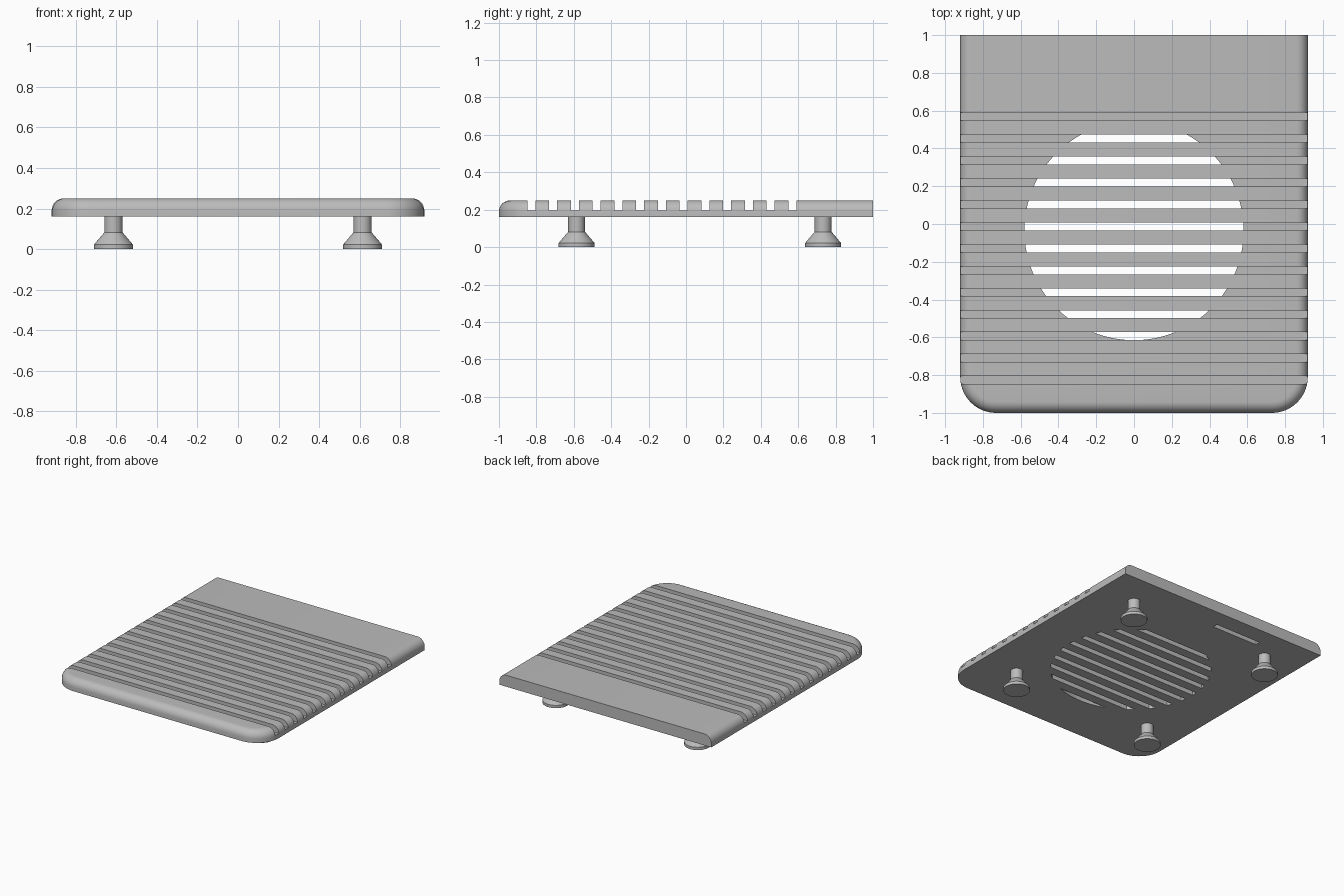
import bpy, bmesh, math

cube = bpy.data.objects.get("Cube")
if cube:
    bpy.data.objects.remove(cube, do_unlink=True)

grey = bpy.data.materials.new("light grey")
grey.use_nodes = True
colour = (0.5, 0.5, 0.5, 1)
grey.diffuse_color = colour
grey.node_tree.nodes["Principled BSDF"].inputs["Base Color"].default_value = colour

HALF_W, BOTTOM, TOP = 0.92, 0.16, 0.25
CORNER, FILLET = 0.19, 0.06
GROOVE_Z, GROOVE_W, PITCH, GROOVES = 0.195, 0.042, 0.1163, 13
HOLE_Y, HOLE_R = -0.035, 0.58


def loft(bm, rings):
    """Join equal rings of points into a closed solid."""
    loops = [[bm.verts.new(p) for p in ring] for ring in rings]
    n = len(loops[0])
    for a, b in zip(loops, loops[1:]):
        for i in range(n):
            j = (i + 1) % n
            bm.faces.new((a[i], a[j], b[j], b[i]))
    bm.faces.new(loops[0][::-1])
    bm.faces.new(loops[-1])


def make(name, bm):
    bmesh.ops.recalc_face_normals(bm, faces=bm.faces[:])
    mesh = bpy.data.meshes.new(name)
    bm.to_mesh(mesh)
    bm.free()
    mesh.materials.append(grey)
    ob = bpy.data.objects.new(name, mesh)
    bpy.context.collection.objects.link(ob)
    return ob


def activate(ob):
    bpy.ops.object.select_all(action='DESELECT')
    ob.select_set(True)
    bpy.context.view_layer.objects.active = ob


def prism(bm, outline, z0, z1):
    loft(bm, [[(x, y, z) for x, y in outline] for z in (z0, z1)])


def box(bm, x0, x1, y0, y1, z0, z1):
    prism(bm, [(x0, y0), (x1, y0), (x1, y1), (x0, y1)], z0, z1)


def cut(target, bm):
    cutter = make("cutter", bm)
    cutter.hide_render = True
    activate(target)
    mod = target.modifiers.new("cut", 'BOOLEAN')
    mod.operation = 'DIFFERENCE'
    mod.solver = 'EXACT'
    mod.object = cutter
    bpy.ops.object.modifier_apply(modifier=mod.name)
    bpy.data.objects.remove(cutter, do_unlink=True)


# Plate: square back, rounded front corners, filleted upper rim
def plate_ring(inset, z, steps=14):
    w, r = HALF_W - inset, CORNER - inset
    cx, cy = HALF_W - CORNER, CORNER - 1
    arc = [(cx + r * math.cos(a), cy - r * math.sin(a))
           for a in (math.pi / 2 * i / steps for i in range(steps + 1))]
    half = [(w, 1)] + arc
    return [(x, y, z) for x, y in half] + [(-x, y, z) for x, y in half[::-1]]


rings = [plate_ring(0, BOTTOM)]
for i in range(9):
    t = math.pi / 2 * i / 8
    rings.append(plate_ring(FILLET * (1 - math.cos(t)),
                            TOP - FILLET * (1 - math.sin(t))))
bm = bmesh.new()
loft(bm, rings)
plate = make("plate", bm)

# Grooves across the top
bm = bmesh.new()
spans = [(0.59 - PITCH * k - GROOVE_W, 0.59 - PITCH * k) for k in range(GROOVES)]
for y0, y1 in spans:
    box(bm, -1.1, 1.1, y0, y1, GROOVE_Z, 0.4)
cut(plate, bm)

# Drain slots: grooves opened through inside a circle
bm = bmesh.new()
for y0, y1 in spans:
    lo, hi = max(y0, HOLE_Y - HOLE_R + 0.0005), min(y1, HOLE_Y + HOLE_R)
    if hi - lo < 0.01:
        continue
    side = []
    for i in range(9):
        y = lo + (hi - lo) * (i / 8) ** 2
        side.append((math.sqrt(HOLE_R ** 2 - (y - HOLE_Y) ** 2), y))
    prism(bm, side + [(-x, y) for x, y in side[::-1]], 0.1, 0.22)
cut(plate, bm)

# Shallow recess under the back
bm = bmesh.new()
box(bm, -0.46, -0.06, 0.82, 0.86, 0.1, 0.2)
cut(plate, bm)
activate(plate)
bpy.ops.object.shade_smooth_by_angle(angle=math.radians(30))

# Feet: turned profile of (radius, height)
PROFILE = [(0.096, 0), (0.096, 0.022), (0.045, 0.082), (0.045, BOTTOM + 0.001)]
for end, y in (("front", -0.585), ("back", 0.733)):
    for side, x in (("left", 0.615), ("right", -0.615)):
        bm = bmesh.new()
        loft(bm, [[(x + r * math.cos(a), y + r * math.sin(a), z)
                   for a in (math.tau * i / 40 for i in range(40))]
                  for r, z in PROFILE])
        foot = make(f"{end}_{side}_foot", bm)
        activate(foot)
        bpy.ops.object.shade_smooth_by_angle(angle=math.radians(30))
